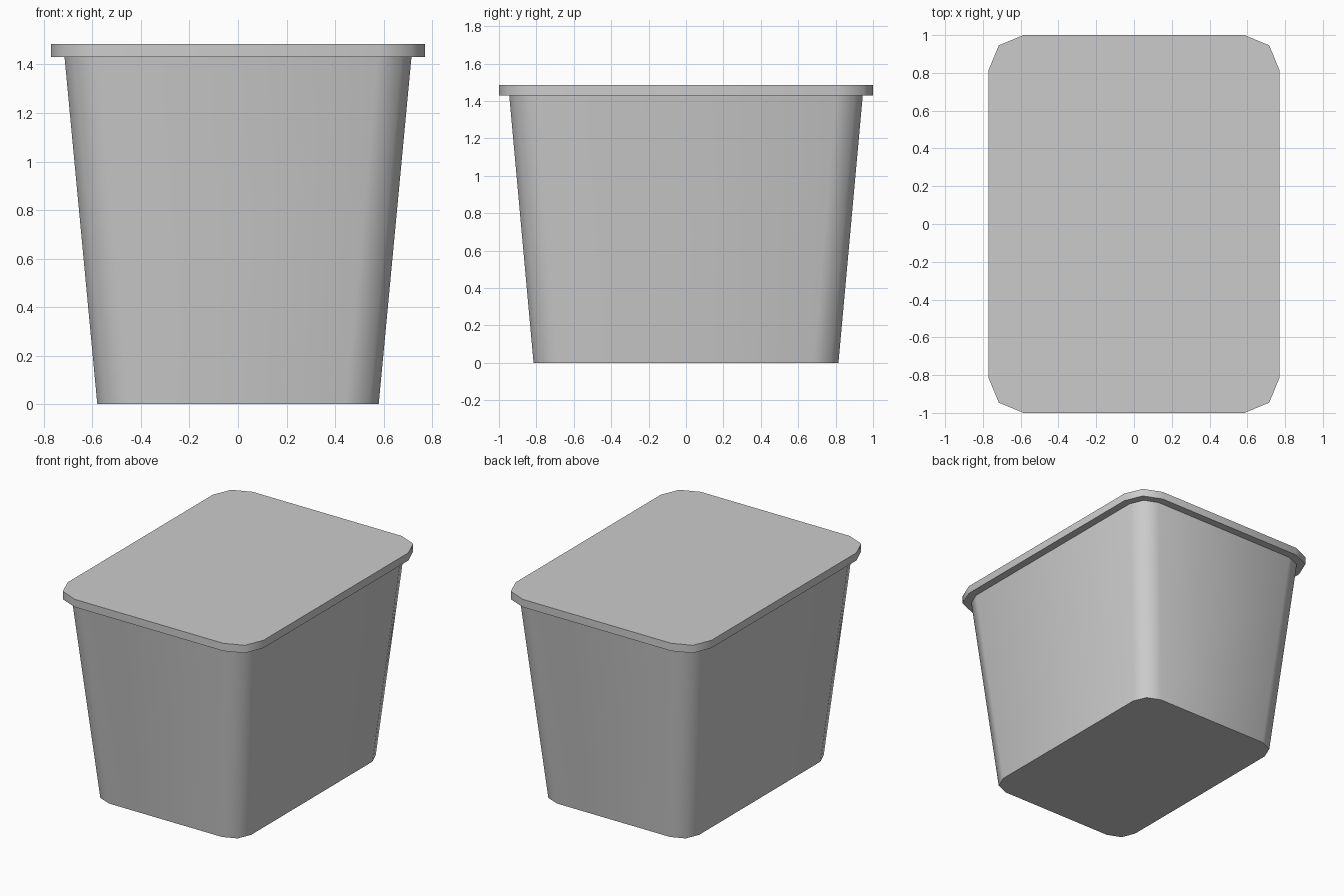
import bpy
import bmesh
from math import sin, cos, pi, radians

cube = bpy.data.objects.get("Cube")
if cube:
    bpy.data.objects.remove(cube, do_unlink=True)

grey = bpy.data.materials.new("light grey plastic")
grey.use_nodes = True
grey.diffuse_color = (0.6, 0.6, 0.6, 1)
grey.node_tree.nodes["Principled BSDF"].inputs["Base Color"].default_value = (0.6, 0.6, 0.6, 1)


def rounded_outline(half_x, half_y, radius, steps=2):
    """Counter-clockwise rectangle with each corner rounded in a few steps."""
    points = []
    for quarter, (sx, sy) in enumerate([(1, 1), (-1, 1), (-1, -1), (1, -1)]):
        for i in range(steps + 1):
            a = (quarter + i / steps) * pi / 2
            points.append((sx * (half_x - radius) + radius * cos(a),
                           sy * (half_y - radius) + radius * sin(a)))
    return points


def tub(name, sections):
    """Closed solid lofted through (z, half_x, half_y, radius) sections."""
    bm = bmesh.new()
    rings = [[bm.verts.new((x, y, z)) for x, y in rounded_outline(hx, hy, r)]
             for z, hx, hy, r in sections]
    for low, high in zip(rings, rings[1:]):
        for i in range(len(low)):
            j = (i + 1) % len(low)
            bm.faces.new((low[i], low[j], high[j], high[i]))
    bm.faces.new(rings[0][::-1])
    bm.faces.new(rings[-1])
    mesh = bpy.data.meshes.new(name)
    bm.to_mesh(mesh)
    bm.free()
    mesh.materials.append(grey)
    obj = bpy.data.objects.new(name, mesh)
    bpy.context.collection.objects.link(obj)
    # Soft corners, crisp rims
    bpy.ops.object.select_all(action='DESELECT')
    obj.select_set(True)
    bpy.context.view_layer.objects.active = obj
    bpy.ops.object.shade_smooth_by_angle(angle=radians(55))
    return obj


# Tapered bin body
tub("bin_body", [(0, 0.58, 0.815, 0.135), (1.43, 0.715, 0.945, 0.14)])

# Overhanging flat lid
tub("lid", [(1.43, 0.77, 1.0, 0.185), (1.485, 0.77, 1.0, 0.185)])
